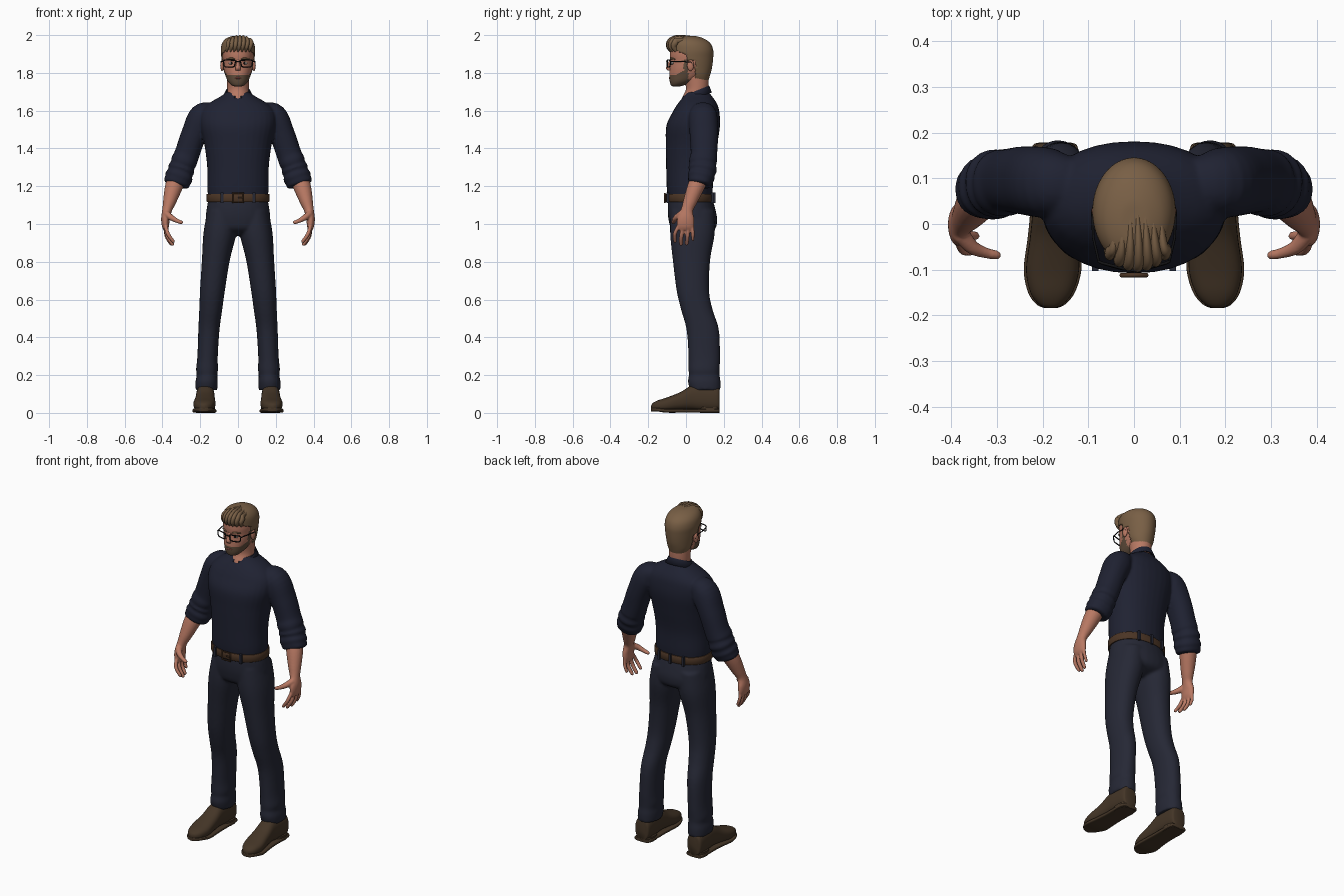
import bpy, bmesh, math
from mathutils import Vector

cube = bpy.data.objects.get("Cube")
if cube:
    bpy.data.objects.remove(cube, do_unlink=True)


def material(name, *rgb):
    m = bpy.data.materials.new(name)
    m.use_nodes = True
    m.diffuse_color = (*rgb, 1)
    bsdf = next(x for x in m.node_tree.nodes if x.type == 'BSDF_PRINCIPLED')
    bsdf.inputs["Base Color"].default_value = (*rgb, 1)
    bsdf.inputs["Roughness"].default_value = 0.8
    return m


SHIRT = material("navy shirt", .014, .016, .032)
TROUSER = material("dark trousers", .019, .021, .036)
SKIN = material("skin", .48, .19, .125)
HAIR = material("brown hair", .19, .115, .06)
BEARD = material("beard brown", .12, .075, .045)
LEATHER = material("belt leather", .07, .035, .018)
SHOE = material("shoe leather", .058, .036, .02)
BLACK = material("black frame", .006, .006, .007)
WHITE = material("eye white", .55, .5, .46)
LIP = material("lips", .33, .1, .075)
X, Y, Z = Vector((1, 0, 0)), Vector((0, 1, 0)), Vector((0, 0, 1))


def finish(name, bm, mat, angle=50):
    bmesh.ops.recalc_face_normals(bm, faces=bm.faces)
    me = bpy.data.meshes.new(name)
    bm.to_mesh(me)
    bm.free()
    for p in me.polygons:
        p.use_smooth = True
    me.set_sharp_from_angle(angle=math.radians(angle))
    me.materials.append(mat)
    ob = bpy.data.objects.new(name, me)
    bpy.context.collection.objects.link(ob)
    return ob


def resample(keys, steps):
    # smooth spline through (x, y, z, radius, radius) keys
    out = []
    for i in range(len(keys) - 1):
        a, b, c, d = (keys[min(max(i + j, 0), len(keys) - 1)] for j in (-1, 0, 1, 2))
        for s in range(steps):
            t = s / steps
            out.append([q + .5 * t * (r - p + t * (2 * p - 5 * q + 4 * r - w + t * (3 * (q - r) + w - p)))
                        for p, q, r, w in zip(a, b, c, d)])
    return out + [list(keys[-1])]


def strand(bm, keys, mode="flat", n=32, steps=5, power=2.0):
    # elliptical rings: "flat" horizontal, "shoe" across y, or square to the path
    keys = resample(keys, steps)
    rings = []
    for i, k in enumerate(keys):
        c = Vector(k[:3])
        if mode == "flat":
            u, v = X, Y
        elif mode == "shoe":
            u, v = X, Z
        else:
            t = (Vector(keys[min(i + 1, len(keys) - 1)][:3]) - Vector(keys[max(i - 1, 0)][:3])).normalized()
            u = (X if mode == "over" else Y).cross(t).normalized()
            v = t.cross(u)
        ring = []
        for j in range(n):
            a = math.tau * j / n
            e = [math.copysign(abs(f(a)) ** (2 / power), f(a)) for f in (math.cos, math.sin)]
            ring.append(bm.verts.new(c + u * e[0] * max(k[3], .001) + v * e[1] * max(k[4], .001)))
        rings.append(ring)
    for r, q in zip(rings, rings[1:]):
        for j in range(n):
            bm.faces.new((r[j], r[j - 1], q[j - 1], q[j]))
    bm.faces.new(rings[0])
    bm.faces.new(rings[-1])


def loft(name, strands, mat, voxel=0, **opts):
    bm = bmesh.new()
    for keys, mode in strands:
        strand(bm, keys, mode, **opts)
    ob = finish(name, bm, mat)
    if voxel:
        rm = ob.modifiers.new("blend", 'REMESH')
        rm.mode, rm.voxel_size, rm.use_smooth_shade = 'VOXEL', voxel, True
        sm = ob.modifiers.new("soften", 'SMOOTH')
        sm.factor, sm.iterations = .5, 4
    return ob


def flip(keys, s):
    return [(s * k[0], *k[1:]) for k in keys]


def spans(rows):
    # (z, half width, front y, back y) -> ring keys on the centre line
    return [(0, (f + b) / 2, z, w, (b - f) / 2) for z, w, f, b in rows]


def wire(name, pts, r, mat, cyclic=False):
    cu = bpy.data.curves.new(name, 'CURVE')
    cu.dimensions, cu.bevel_depth, cu.bevel_resolution = '3D', r, 2
    sp = cu.splines.new('POLY')
    sp.points.add(len(pts) - 1)
    for p, q in zip(sp.points, pts):
        p.co = (*q, 1)
    sp.use_cyclic_u = cyclic
    cu.materials.append(mat)
    ob = bpy.data.objects.new(name, cu)
    bpy.context.collection.objects.link(ob)


def ball(name, loc, size, mat):
    bm = bmesh.new()
    bmesh.ops.create_uvsphere(bm, u_segments=20, v_segments=12, radius=1)
    for v in bm.verts:
        v.co = Vector(a * b + c for a, b, c in zip(v.co, size, loc))
    finish(name, bm, mat)


def box(name, loc, size, mat):
    bm = bmesh.new()
    bmesh.ops.create_cube(bm, size=1)
    for v in bm.verts:
        v.co = Vector(a * b + c for a, b, c in zip(v.co, size, loc))
    finish(name, bm, mat, 30)


# shirt with rolled sleeves
torso = spans([(1.13, .157, -.095, .137), (1.19, .162, -.102, .142), (1.3, .163, -.105, .145), (1.42, .178, -.107, .165),
               (1.52, .2, -.104, .18), (1.59, .197, -.072, .177), (1.635, .16, -.045, .165), (1.68, .085, -.01, .135),
               (1.7, .06, 0, .12)])
sleeve = [(.12, .09, 1.6, .04, .05), (.185, .09, 1.57, .072, .075), (.235, .095, 1.47, .067, .075),
          (.27, .095, 1.37, .066, .07), (.286, .09, 1.33, .069, .074), (.292, .09, 1.312, .064, .069),
          (.3, .088, 1.29, .072, .076), (.306, .085, 1.272, .066, .068), (.313, .08, 1.25, .075, .072),
          (.32, .076, 1.232, .069, .066), (.325, .072, 1.215, .07, .062), (.328, .07, 1.205, .06, .055)]
loft("shirt", [(torso, "flat")] + [(flip(sleeve, s), "path") for s in (1, -1)], SHIRT, .007, power=2.2)

# trousers
hips = spans([(1.15, .153, -.092, .135), (1.08, .166, -.097, .155), (1.02, .17, -.092, .165),
              (.97, .15, -.075, .15), (.94, .05, -.02, .08)])
leg = [(cx, (f + b) / 2, z, w, (b - f) / 2) for z, cx, w, f, b in
       [(1.07, .082, .08, -.08, .15), (.95, .096, .087, -.084, .152), (.81, .117, .074, -.07, .128),
        (.65, .135, .066, -.05, .122), (.55, .144, .061, -.027, .14), (.44, .154, .056, .003, .174),
        (.3, .161, .054, .013, .18), (.23, .164, .058, .013, .178), (.2, .164, .054, .015, .178),
        (.165, .166, .059, .01, .183), (.12, .167, .057, .022, .183)]]
loft("trousers", [(hips, "flat")] + [(flip(leg, s), "flat") for s in (1, -1)], TROUSER, .008, power=2.2)

# belt, buckle and loops
loft("belt", [(spans([(1.116, .164, -.104, .146), (1.12, .167, -.107, .149), (1.156, .167, -.107, .149),
                      (1.16, .164, -.104, .146)]), "flat")], LEATHER, steps=1, n=48, power=2.2)
wire("buckle", [(x, -.112, z) for x, z in ((-.028, 1.114), (.028, 1.114), (.028, 1.162), (-.028, 1.162))],
     .005, LEATHER, True)
wire("buckle_pin", [(0, -.112, 1.138), (.028, -.112, 1.138)], .004, LEATHER)
for x, y in ((.085, -.096), (-.085, -.096), (.08, .14), (-.08, .14), (0, .15)):
    box("belt_loop", (x, y, 1.138), (.014, .014, .056), TROUSER)

# forearms and hands
fingers = [((.383, -.036), (.372, -.058, .95), (.343, -.058, .908), .0105),
           ((.383, -.012), (.375, -.024, .94), (.347, -.026, .893), .0115),
           ((.383, .011), (.379, .008, .94), (.355, .004, .895), .011),
           ((.383, .032), (.383, .036, .955), (.37, .036, .918), .0095)]
for side, s in (("left", 1), ("right", -1)):
    arm = [(.318, .08, 1.26, .05, .048), (.342, .05, 1.19, .046, .045), (.362, .022, 1.12, .035, .037),
           (.375, .006, 1.075, .026, .032), (.384, -.001, 1.03, .023, .045), (.384, -.002, .99, .019, .046),
           (.382, -.002, .968, .011, .038)]
    parts = [(flip(arm, s), "path")]
    for base, mid, tip, r in fingers:
        parts.append((flip([(*base, .995, r, r), (*mid, r, r), (*tip, r * .85, r * .85),
                            (tip[0] - .004, tip[1], tip[2] - .007, .004, .004)], s), "path"))
    thumb = [(.38, -.02, 1.055, .018, .02), (.355, -.05, 1.035, .016, .016), (.325, -.063, 1.018, .012, .012),
             (.3, -.068, 1.008, .01, .01), (.292, -.069, 1.004, .005, .005)]
    parts.append((flip(thumb, s), "path"))
    loft(side + "_hand", parts, SKIN, .0045, n=20)

# shoes with soles
for side, s in (("left", 1), ("right", -1)):
    rows = [(.178, .03, .12, .012), (.165, .046, .14, .008), (.09, .049, .15, .01), (.03, .049, .145, .016),
            (-.03, .053, .11, .014), (-.1, .058, .082, .008), (-.15, .046, .066, .01), (-.176, .026, .052, .014),
            (-.184, .008, .04, .022)]
    upper = [(s * (.173 + max(0, -y) * .05), y, (t + b) / 2, w, (t - b) / 2) for y, w, t, b in rows]
    sole = [(k[0], k[1], .011 + .006 * (k[1] < -.14), k[3] + .005, .01) for k in upper]
    loft(side + "_shoe", [(upper, "shoe")], SHOE, power=2.5)
    loft(side + "_sole", [(sole, "shoe")], SHOE, power=5)
    heel = [(s * .173, .125, z, .05, .052) for z in (0, .03)]
    loft(side + "_heel", [(heel, "flat")], SHOE, steps=1, power=2.8)

# neck and head, with the beard as coloured faces
loft("neck", [(spans([(1.63, .05, -.03, .09), (1.67, .056, -.02, .105), (1.72, .057, .0, .118),
                      (1.8, .06, -.02, .12)]), "flat")], SKIN)
head = loft("head", [(spans([(1.728, .016, -.07, -.035), (1.735, .034, -.08, -.01), (1.755, .053, -.086, .04),
                             (1.785, .066, -.088, .09), (1.82, .076, -.086, .115), (1.86, .08, -.083, .13),
                             (1.9, .083, -.085, .132), (1.95, .078, -.075, .125), (1.98, .05, -.03, .09)]), "flat")],
            SKIN, n=64, steps=7, power=2.15)
head.data.materials.append(BEARD)
for p in head.data.polygons:
    y, z = p.center.y, p.center.z
    if y < .014 and (z < 1.79 + .6 * max(0, y + .05) or (y > -.012 and z < 1.87)):
        p.material_index = 1

# facial features
loft("nose", [([(0, -.077, 1.872, .008, .008), (0, -.086, 1.85, .009, .01), (0, -.093, 1.826, .014, .013),
                (0, -.088, 1.812, .013, .008)], "flat")], SKIN, n=16)
ball("mouth", (0, -.086, 1.773), (.02, .005, .005), LIP)
for s in (1, -1):
    ball("eye", (s * .034, -.071, 1.851), (.015, .007, .007), WHITE)
    ball("iris", (s * .034, -.077, 1.851), (.006, .003, .006), BLACK)
    loft("eyebrow", [([(s * .014, -.08, 1.872, .003, .003), (s * .036, -.078, 1.877, .005, .004),
                       (s * .06, -.058, 1.872, .003, .003)], "path")], HAIR, n=10)
    ball("ear", (s * .084, .024, 1.84), (.01, .018, .03), SKIN)

# glasses
for s in (1, -1):
    lens = [(.013, 1.862), (.018, 1.867), (.07, 1.868), (.077, 1.863), (.073, 1.838), (.066, 1.832),
            (.025, 1.832), (.018, 1.837)]
    wire("lens_frame", [(s * x, -.1 + x * x * 3, z) for x, z in lens], .0033, BLACK, True)
    wire("temple_arm", [(s * .077, -.082, 1.861), (s * .089, -.03, 1.861), (s * .091, .025, 1.857),
                        (s * .088, .04, 1.84)], .0028, BLACK)
wire("glasses_bridge", [(-.014, -.099, 1.858), (0, -.102, 1.861), (.014, -.099, 1.858)], .003, BLACK)

# hair cap opened over the face, with swept locks in front
bm = bmesh.new()
strand(bm, spans([(1.755, .05, .02, .117), (1.79, .068, -.02, .128), (1.83, .08, -.07, .138), (1.88, .088, -.09, .144),
                  (1.92, .091, -.09, .144), (1.955, .085, -.09, .13), (1.98, .066, -.075, .098),
                  (1.994, .035, -.045, .055), (1.996, .008, -.015, .02)]), n=64, steps=7)
gone = []
for f in bm.faces:
    c = f.calc_center_median()
    if c.z < 1.918 and c.y < max(-.004, .05 * (c.z < 1.865)) - max(0, c.z - 1.895) * 2:
        gone.append(f)
bmesh.ops.delete(bm, geom=gone, context='FACES')
hair = finish("hair", bm, HAIR)
solid = hair.modifiers.new("thickness", 'SOLIDIFY')
solid.thickness, solid.offset = .008, -1
for i in range(7):
    x = -.06 + i * .02
    back = x * x * 7
    lock = [(x, -.076 + back, 1.917, .011, .006), (x + .006, -.09 + back, 1.94, .015, .011),
            (x + .01, -.083 + back, 1.968 - back * .3, .016, .012), (x * .9 + .01, -.045, 1.986 - back * .6, .015, .01),
            (x * .8 + .008, .02, 1.987 - back * .6, .01, .006)]
    loft("hair_lock", [(lock, "over")], HAIR, n=14)

# folded collar, open at the throat
bm = bmesh.new()
rows, count = [], 40
for i in range(count + 1):
    a = .22 + (math.tau - .44) * i / count
    side = 1 if a < math.pi else -1
    near = max(0, 1 - min(a, math.tau - a) / 1.3)
    top = 1.677 + .056 * (1 - math.cos(a)) / 2
    b = a + side * near * .45
    row = [(.06 * math.sin(a), .053 - .066 * math.cos(a), top - .03),
           (.064 * math.sin(a), .053 - .069 * math.cos(a), top),
           (.082 * math.sin(b), .052 - .085 * math.cos(b) - .02 * near, top - .036 - .022 * near)]
    rows.append([bm.verts.new(p) for p in row])
for r, q in zip(rows, rows[1:]):
    for j in range(2):
        bm.faces.new((r[j], r[j + 1], q[j + 1], q[j]))
collar = finish("collar", bm, SHIRT)
collar.modifiers.new("thickness", 'SOLIDIFY').thickness = .007
